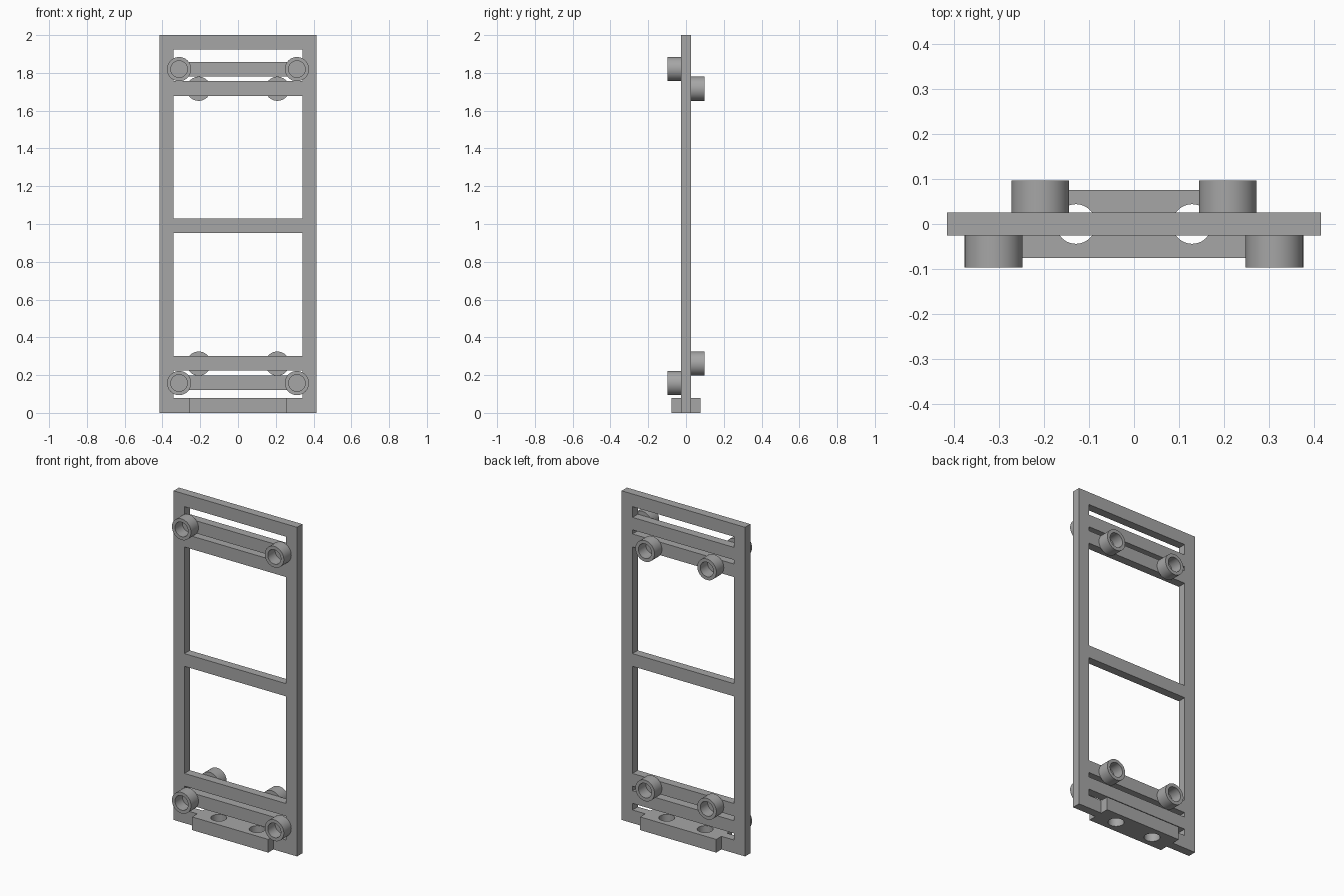
import bpy, bmesh, math
from mathutils import Matrix

cube = bpy.data.objects.get("Cube")
if cube:
    bpy.data.objects.remove(cube, do_unlink=True)

GREY = (0.38, 0.38, 0.38, 1)
grey = bpy.data.materials.new("plain grey")
grey.use_nodes = True
grey.diffuse_color = GREY
grey.node_tree.nodes["Principled BSDF"].inputs["Base Color"].default_value = GREY

HALF_T = 0.0255      # half thickness of the frame
DEPTH = 0.0715       # standoff length
RIM, BORE = 0.064, 0.044


def finish(bm, name):
    bmesh.ops.recalc_face_normals(bm, faces=bm.faces)
    mesh = bpy.data.meshes.new(name)
    bm.to_mesh(mesh)
    bm.free()
    mesh.materials.append(grey)
    obj = bpy.data.objects.new(name, mesh)
    bpy.context.collection.objects.link(obj)
    return obj


def smooth(obj):
    bpy.ops.object.select_all(action='DESELECT')
    obj.select_set(True)
    bpy.context.view_layer.objects.active = obj
    bpy.ops.object.shade_smooth_by_angle(angle=math.radians(35))


# Frame: a grid sheet with its openings left out, extruded to thickness
def ladder_frame():
    xs = [-0.415, -0.342, 0.342, 0.415]
    zs = [0, 0.08, 0.12, 0.197, 0.225, 0.302, 0.953, 1.03,
          1.678, 1.757, 1.782, 1.858, 1.923, 2]
    bm = bmesh.new()
    grid = [[bm.verts.new((x, -HALF_T, z)) for x in xs] for z in zs]
    for r in range(len(zs) - 1):
        for c in range(3):
            if c == 1 and r % 2 == 1:
                continue
            bm.faces.new((grid[r][c], grid[r][c + 1],
                          grid[r + 1][c + 1], grid[r + 1][c]))
    out = bmesh.ops.extrude_face_region(bm, geom=bm.faces[:])
    moved = [g for g in out["geom"] if isinstance(g, bmesh.types.BMVert)]
    bmesh.ops.translate(bm, verts=moved, vec=(0, 2 * HALF_T, 0))
    bmesh.ops.recalc_face_normals(bm, faces=bm.faces)
    bmesh.ops.dissolve_limit(bm, angle_limit=0.01, verts=bm.verts, edges=bm.edges)
    return finish(bm, "ladder_frame")


# Mounting ledge on one side of the bottom rail
def ledge(side, name):
    bm = bmesh.new()
    depth = 0.05
    place = (Matrix.Translation((0, side * (HALF_T + depth / 2), 0.04))
             @ Matrix.Diagonal((0.512, depth, 0.08, 1)))
    bmesh.ops.create_cube(bm, size=1, matrix=place)
    return finish(bm, name)


# Hollow standoff: a revolved ring section, closed against the frame
def standoff(x, z, side, name):
    bm = bmesh.new()
    y0, y1 = side * HALF_T, side * (HALF_T + DEPTH)
    floor = side * (HALF_T + 0.001)
    profile = [(0, y0), (RIM, y0), (RIM, y1), (BORE, y1), (BORE, floor), (0, floor)]
    verts = [bm.verts.new((r, y, 0)) for r, y in profile]
    edges = [bm.edges.new(pair) for pair in zip(verts, verts[1:])]
    bmesh.ops.spin(bm, geom=verts + edges, cent=(0, 0, 0), axis=(0, 1, 0),
                   angle=math.tau, steps=48, use_duplicate=False)
    bmesh.ops.remove_doubles(bm, verts=bm.verts, dist=0.0001)
    bmesh.ops.translate(bm, verts=bm.verts, vec=(x, 0, z))
    smooth(finish(bm, name))


# Vertical screw holes through the ledges and bottom rail
def drill(parts):
    bm = bmesh.new()
    for x in (-0.129, 0.129):
        bmesh.ops.create_cone(bm, cap_ends=True, segments=48, radius1=BORE,
                              radius2=BORE, depth=0.12,
                              matrix=Matrix.Translation((x, 0, 0.04)))
    cutter = finish(bm, "hole_cutter")
    cutter.hide_render = True
    for part in parts:
        mod = part.modifiers.new("screw holes", 'BOOLEAN')
        mod.operation, mod.solver, mod.object = 'DIFFERENCE', 'EXACT', cutter
        bpy.ops.object.select_all(action='DESELECT')
        bpy.context.view_layer.objects.active = part
        part.select_set(True)
        bpy.ops.object.modifier_apply(modifier=mod.name)
        smooth(part)
    bpy.data.objects.remove(cutter, do_unlink=True)


drill([ladder_frame(), ledge(-1, "front_ledge"), ledge(1, "back_ledge")])

for x_sign, x_name in ((-1, "right"), (1, "left")):
    for level, z_front, z_back in (("lower", 0.158, 0.261), ("upper", 1.82, 1.716)):
        standoff(x_sign * 0.312, z_front, -1, f"front_{level}_{x_name}_standoff")
        standoff(x_sign * 0.208, z_back, 1, f"back_{level}_{x_name}_standoff")
